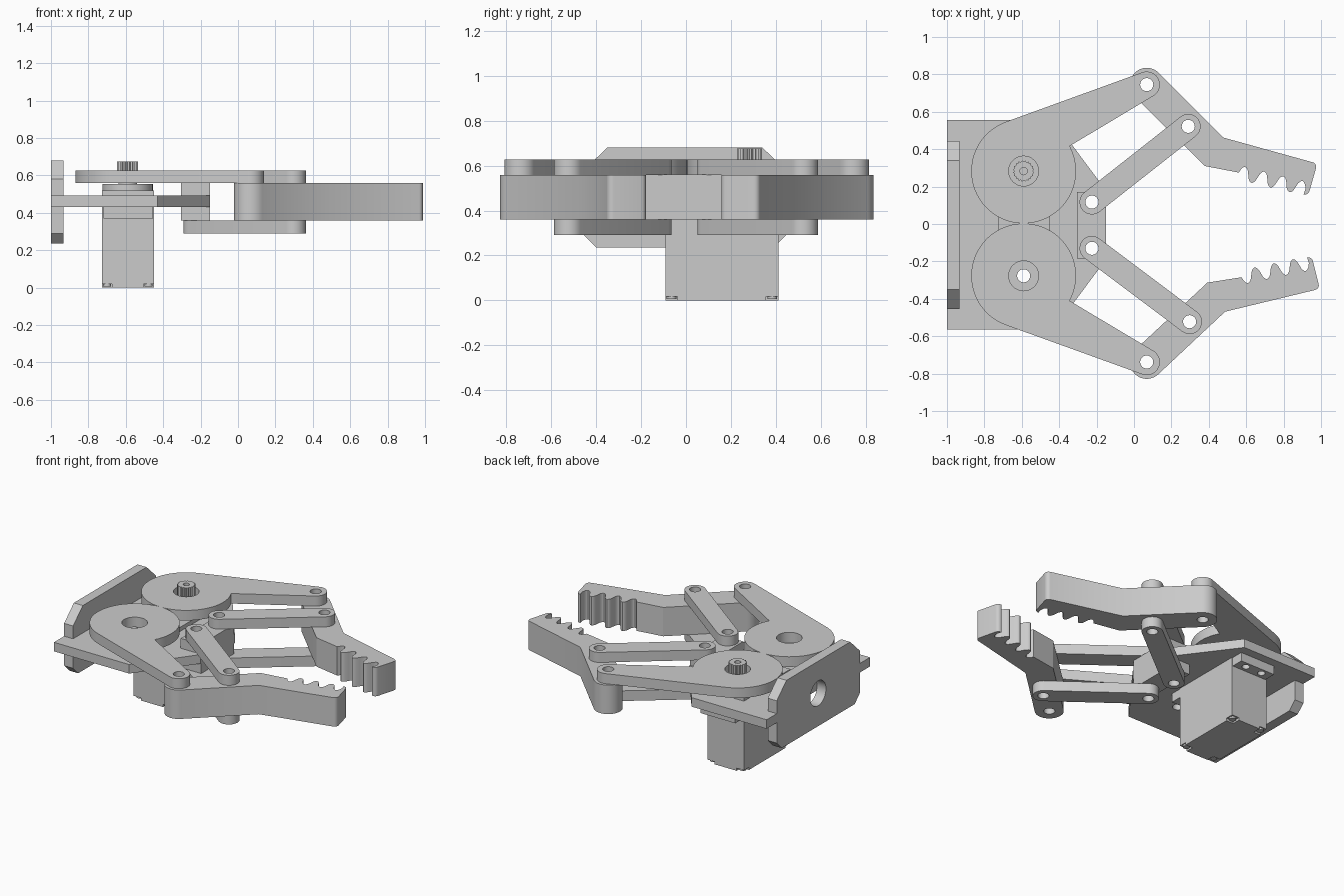
import bpy, bmesh
from math import sin, cos, pi, radians
from mathutils import Matrix, Vector

if "Cube" in bpy.data.objects:
    bpy.data.objects.remove(bpy.data.objects["Cube"])

# Cyclic axis swap: local (x, y, z) -> world (y, z, x), for the upright plate
SWAP = Matrix(((0, 0, 1, 0), (1, 0, 0, 0), (0, 1, 0, 0), (0, 0, 0, 1)))


def arc(c, r, a0=0, a1=360, n=32):
    full = abs(a1 - a0) >= 360
    k = n if full else n + 1
    return [(c[0] + r * cos(radians(a0 + (a1 - a0) * i / n)),
             c[1] + r * sin(radians(a0 + (a1 - a0) * i / n))) for i in range(k)]


def rect(x0, x1, y0, y1):
    return [(x0, y0), (x1, y0), (x1, y1), (x0, y1)]


def plate(name, loops, z0, z1, matrix=None):
    """Extrude a filled outline (first loop) with holes (other loops)."""
    cu = bpy.data.curves.new(name, 'CURVE')
    cu.dimensions, cu.fill_mode, cu.extrude = '2D', 'BOTH', (z1 - z0) / 2
    for pts in loops:
        s = cu.splines.new('POLY')
        s.points.add(len(pts) - 1)
        for p, (x, y) in zip(s.points, pts):
            p.co = (x, y, 0, 1)
        s.use_cyclic_u = True
    tmp = bpy.data.objects.new(name + "_curve", cu)
    bpy.context.collection.objects.link(tmp)
    dg = bpy.context.evaluated_depsgraph_get()
    me = bpy.data.meshes.new_from_object(tmp.evaluated_get(dg))
    bpy.data.objects.remove(tmp)
    bm = bmesh.new()
    bm.from_mesh(me)
    bmesh.ops.remove_doubles(bm, verts=bm.verts, dist=1e-5)
    bmesh.ops.translate(bm, verts=bm.verts, vec=(0, 0, (z0 + z1) / 2))
    if matrix:
        bm.transform(matrix)
    bmesh.ops.recalc_face_normals(bm, faces=bm.faces)
    bm.to_mesh(me)
    bm.free()
    me.name = name
    me.materials.clear()
    ob = bpy.data.objects.new(name, me)
    bpy.context.collection.objects.link(ob)
    bpy.ops.object.select_all(action='DESELECT')
    ob.select_set(True)
    bpy.context.view_layer.objects.active = ob
    bpy.ops.object.shade_smooth_by_angle(angle=radians(30))
    return ob


HOLE = 0.035
AXIS_X, AXIS_Y = -0.59, 0.283
ROOTS = [(-0.225, 0.117), (-0.225, -0.13)]
root_holes = [arc(p, HOLE) for p in ROOTS]

# Upright mounting plate with chamfered corners and a central hole
plate("mounting_plate", [
    [(-0.40, 0.235), (0.39, 0.235), (0.445, 0.29), (0.445, 0.58), (0.34, 0.68),
     (-0.35, 0.68), (-0.455, 0.58), (-0.455, 0.29)],
    arc((-0.003, 0.46), 0.085)], -1.0, -0.932, SWAP)

# Base slab, notched for the mounting plate and cut out for the servo
plate("base_plate", [
    [(-1, -0.565), (-0.43, -0.565), (-0.15, -0.19), (-0.15, 0.18), (-0.43, 0.555),
     (-1, 0.555), (-1, 0.445), (-0.932, 0.445), (-0.932, -0.455), (-1, -0.455)],
    arc((AXIS_X, -0.277), HOLE), rect(-0.728, -0.45, -0.092, 0.412)] + root_holes,
    0.43, 0.492)

# Spacer blocks that carry the link roots above and below the base
for name, z0, z1 in (("upper_spacer", 0.492, 0.56), ("lower_spacer", 0.36, 0.43)):
    plate(name, [rect(-0.305, -0.15, -0.185, 0.172)] + root_holes, z0, z1)

# Servo: body, bottom cover with corner screws, flange, gearbox and splined shaft
x0, x1, y0, y1, k = -0.728, -0.45, -0.092, 0.412, 0.055
plate("servo_body", [rect(x0, x1, y0, y1)], 0.018, 0.52)
plate("servo_bottom_cover", [[
    (x0 + k, y0), (x1 - k, y0), (x1 - k, y0 + k), (x1, y0 + k), (x1, y1 - k),
    (x1 - k, y1 - k), (x1 - k, y1), (x0 + k, y1), (x0 + k, y1 - k), (x0, y1 - k),
    (x0, y0 + k), (x0 + k, y0 + k)]], 0.0, 0.018)
for i, (sx, sy) in enumerate([(a, b) for a in (x0 + .028, x1 - .028)
                              for b in (y0 + .028, y1 - .028)]):
    plate(f"servo_screw_{i + 1}", [arc((sx, sy), 0.022, n=16)], 0.006, 0.018)
plate("servo_flange", [rect(-0.72, -0.455, -0.175, 0.495)] +
      [arc((x, y), 0.025, n=16) for x in (-0.65, -0.525) for y in (-0.135, 0.455)],
      0.37, 0.43)
plate("servo_gearbox", [arc((AXIS_X, AXIS_Y), 0.135)], 0.52, 0.555)
spline = [(AXIS_X + r * cos(a), AXIS_Y + r * sin(a)) for i in range(40)
          for a, r in [(i * pi / 20, 0.057 if i % 2 else 0.05)]]
plate("servo_shaft_base", [arc((AXIS_X, AXIS_Y), 0.05)], 0.555, 0.6)
plate("servo_shaft", [spline, arc((AXIS_X, AXIS_Y), 0.02, n=16)], 0.59, 0.675)


def jaw_profile():
    """Outline of a jaw relative to its pivot, for the +y side."""
    pts = arc((0, 0), 0.09, 225, 45, 20)                   # rounded pivot end
    pts += [(0.41, -0.283)]                                # outer elbow
    pts += arc((0.88, -0.44), 0.026, 75, -15, 6)           # outer tip corner
    pts += arc((0.845, -0.562), 0.026, -15, -105, 6)       # inner tip corner
    for i in range(57):                                    # finger grooves
        u = 3.5 - i / 16
        w = sin(2 * pi * u)
        w = (1 if w > 0 else -1) * abs(w) ** 0.7
        pts.append((0.492 + 0.102 * u + 0.009 * w,
                    -0.470 - 0.025 * u + 0.036 * w))
    pts += [(0.31, -0.435)]                                # inner elbow
    return pts


# Two mirrored fingers; the second jaw is opened slightly further
SIDES = (("left", 1, Vector((0.068, 0.745)), 0.0, ROOTS[0], AXIS_Y),
         ("right", -1, Vector((0.068, -0.738)), radians(1.9), ROOTS[1], -0.277))
for side, s, pivot, turn, root, gear_y in SIDES:
    rot = Matrix.Rotation(turn, 2)

    def place(p):
        q = rot @ Vector(p)
        return (pivot.x + q.x, pivot.y + s * q.y)

    joint = place((0.222, -0.223))
    # Toothed jaw
    plate(side + "_jaw", [[place(p) for p in jaw_profile()],
                          arc(pivot, HOLE), arc(joint, HOLE)], 0.36, 0.558)
    # Drive arm: big disc tapering to the jaw pivot
    outline = arc((0, 0), 0.28, 109.8, 388.5, 64)
    outline += arc((pivot.x - AXIS_X, s * (pivot.y - gear_y)), 0.07, -59, 109.8, 20)
    plate(side + "_drive_arm", [[(AXIS_X + x, gear_y + s * y) for x, y in outline],
                                arc((AXIS_X, gear_y), 0.08), arc(pivot, HOLE)],
          0.558, 0.627)
    # Parallel links above and below the jaw
    d = Vector(joint) - Vector(root)
    a = Vector((1, 0)).angle_signed(d) * -180 / pi
    for level, z0, z1 in (("upper", 0.558, 0.627), ("lower", 0.29, 0.36)):
        plate(f"{side}_{level}_link", [
            arc(joint, 0.066, a - 90, a + 90, 16) + arc(root, 0.066, a + 90, a + 270, 16),
            arc(root, HOLE), arc(joint, HOLE)], z0, z1)
